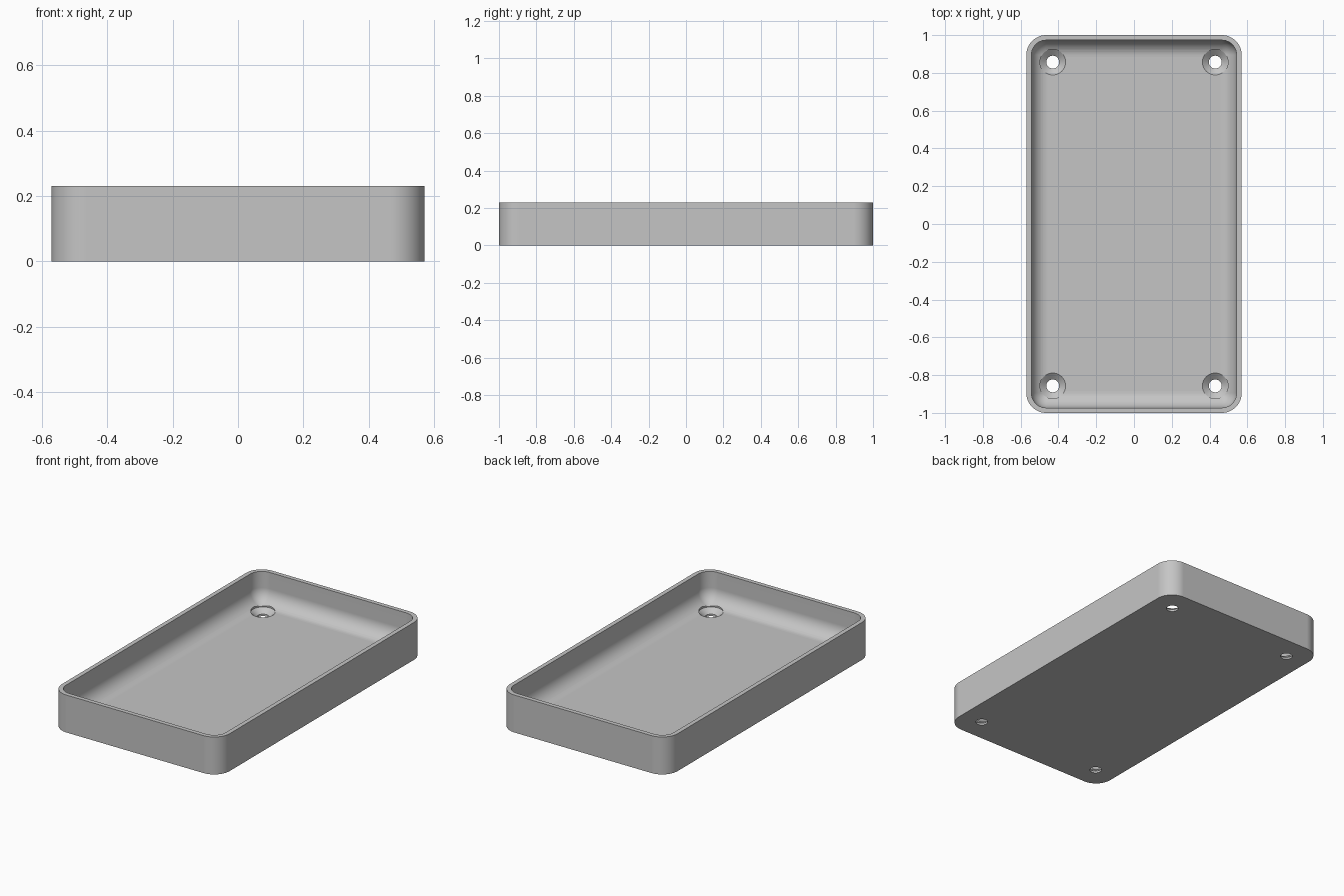
import bpy
import bmesh
from math import cos, sin, pi, radians

if "Cube" in bpy.data.objects:
    bpy.data.objects.remove(bpy.data.objects["Cube"], do_unlink=True)

HALF_X, HALF_Y, HEIGHT = 0.57, 1.0, 0.23
CORNER, WALL, FLOOR, FILLET = 0.105, 0.027, 0.04, 0.09
HOLE_X, HOLE_Y = 0.43, 0.857
ARC_STEPS, FILLET_STEPS, HOLE_SIDES = 12, 10, 40

grey = bpy.data.materials.new("plain grey")
grey.use_nodes = True
colour = (0.56, 0.56, 0.56, 1)
grey.diffuse_color = colour
grey.node_tree.nodes["Principled BSDF"].inputs["Base Color"].default_value = colour


def rounded_ring(bm, inset, z):
    """Rounded rectangle of vertices, set in from the outer outline."""
    r = max(CORNER - inset, 0.004)
    cx, cy = HALF_X - inset - r, HALF_Y - inset - r
    ring = []
    for quarter, (sx, sy) in enumerate([(1, 1), (-1, 1), (-1, -1), (1, -1)]):
        for i in range(ARC_STEPS + 1):
            a = (quarter + i / ARC_STEPS) * pi / 2
            ring.append(bm.verts.new((sx * cx + r * cos(a), sy * cy + r * sin(a), z)))
    return ring


def circle_ring(bm, x, y, r, z):
    angles = [2 * pi * i / HOLE_SIDES for i in range(HOLE_SIDES)]
    return [bm.verts.new((x + r * cos(a), y + r * sin(a), z)) for a in angles]


def loft(bm, rings):
    """Skin a stack of rings and cap both ends."""
    for low, high in zip(rings, rings[1:]):
        for i in range(len(low)):
            j = (i + 1) % len(low)
            bm.faces.new((low[i], low[j], high[j], high[i]))
    bm.faces.new(rings[0][::-1])
    bm.faces.new(rings[-1])


def make_object(name, bm):
    bmesh.ops.recalc_face_normals(bm, faces=bm.faces)
    mesh = bpy.data.meshes.new(name)
    bm.to_mesh(mesh)
    bm.free()
    mesh.materials.append(grey)
    obj = bpy.data.objects.new(name, mesh)
    bpy.context.collection.objects.link(obj)
    return obj


# Tray shell: outside wall, rim, inside wall, then a fillet down to the floor
bm = bmesh.new()
rings = [rounded_ring(bm, 0, 0), rounded_ring(bm, 0, HEIGHT), rounded_ring(bm, WALL, HEIGHT)]
for i in range(FILLET_STEPS + 1):
    a = i / FILLET_STEPS * pi / 2
    rings.append(rounded_ring(bm, WALL + FILLET * (1 - cos(a)), FLOOR + FILLET * (1 - sin(a))))
loft(bm, rings)
tray = make_object("tray", bm)

# Countersunk screw holes near the corners
bm = bmesh.new()
for sx in (-1, 1):
    for sy in (-1, 1):
        profile = [(0.034, -0.05), (0.034, 0.012), (0.068, FLOOR), (0.068, 0.18)]
        loft(bm, [circle_ring(bm, sx * HOLE_X, sy * HOLE_Y, r, z) for r, z in profile])
cutter = make_object("screw_hole_cutter", bm)
cutter.hide_render = True

bpy.ops.object.select_all(action='DESELECT')
tray.select_set(True)
bpy.context.view_layer.objects.active = tray
cut = tray.modifiers.new("screw holes", 'BOOLEAN')
cut.operation = 'DIFFERENCE'
cut.solver = 'EXACT'
cut.object = cutter
bpy.ops.object.modifier_apply(modifier=cut.name)
bpy.data.objects.remove(cutter, do_unlink=True)

# Smooth curves with flat floor and walls
bpy.ops.object.shade_smooth_by_angle(angle=radians(30))
weighted = tray.modifiers.new("flat faces", 'WEIGHTED_NORMAL')
weighted.keep_sharp = True
